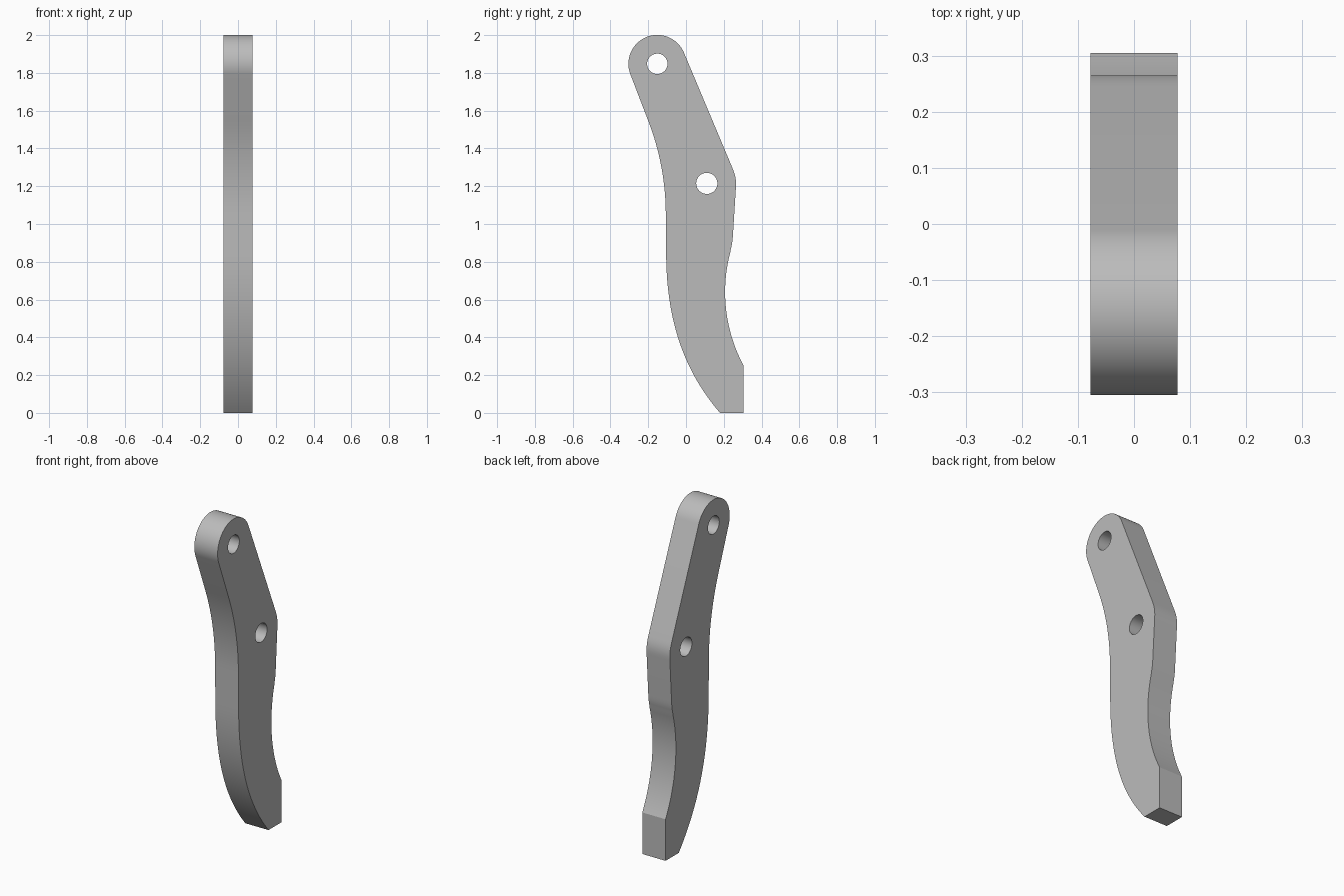
import bpy
import bmesh
from math import radians, cos, sin
from mathutils import Vector
from mathutils.geometry import interpolate_bezier

cube = bpy.data.objects.get("Cube")
if cube:
    bpy.data.objects.remove(cube, do_unlink=True)

HALF_WIDTH = 0.0775
HEAD = (-0.152, 1.848)
HEAD_RADIUS = 0.153

grey = bpy.data.materials.new("plain grey")
grey.use_nodes = True
colour = (0.5, 0.5, 0.5, 1)
grey.diffuse_color = colour
grey.node_tree.nodes["Principled BSDF"].inputs["Base Color"].default_value = colour


def arc(centre, radius, start, end, steps):
    """Points of an arc in the y-z plane, angles in degrees."""
    angles = [radians(start + (end - start) * i / steps) for i in range(steps + 1)]
    return [(centre[0] + radius * cos(a), centre[1] + radius * sin(a)) for a in angles]


def bezier(a, b, c, d, steps):
    pts = interpolate_bezier(*[Vector((*p, 0)) for p in (a, b, c, d)], steps)
    return [(p.x, p.y) for p in pts]


# Side profile: rounded head, back edge downwards, then front edge upwards
profile = arc(HEAD, HEAD_RADIUS, 201, 22.4, 40)
profile += bezier((0.246, 1.296), (0.262, 1.258), (0.267, 1.23), (0.264, 1.19), 8)
profile += bezier((0.248, 0.935), (0.246, 0.905), (0.243, 0.89), (0.238, 0.87), 6)
profile += arc((1.032, 0.64), 0.825, 165, 208.2, 28)
profile += [(0.305, 0.25), (0.305, 0), (0.18, 0)]
profile += bezier((0.18, 0), (0.0, 0.21), (-0.105, 0.47), (-0.105, 0.85), 30)[1:]
profile += arc((-1.477, 1.05), 1.37, 0, 21, 16)

# Lever plate extruded across its width
bm = bmesh.new()
face = bm.faces.new([bm.verts.new((-HALF_WIDTH, y, z)) for y, z in profile])
side = bmesh.ops.extrude_face_region(bm, geom=[face])
moved = [v for v in side["geom"] if isinstance(v, bmesh.types.BMVert)]
bmesh.ops.translate(bm, verts=moved, vec=(2 * HALF_WIDTH, 0, 0))
bmesh.ops.recalc_face_normals(bm, faces=bm.faces)
mesh = bpy.data.meshes.new("lever_plate")
bm.to_mesh(mesh)
bm.free()
mesh.materials.append(grey)
lever = bpy.data.objects.new("lever_plate", mesh)
bpy.context.collection.objects.link(lever)

# Two round pivot holes
for name, (y, z), radius in (("head_hole", HEAD, 0.054), ("middle_hole", (0.11, 1.215), 0.056)):
    bpy.ops.mesh.primitive_cylinder_add(vertices=48, radius=radius, depth=0.4,
                                        location=(0, y, z), rotation=(0, radians(90), 0))
    cutter = bpy.context.object
    cutter.name = name + "_cutter"
    cutter.data.materials.append(grey)
    cut = lever.modifiers.new(name, "BOOLEAN")
    cut.operation = "DIFFERENCE"
    cut.solver = "EXACT"
    cut.object = cutter
    bpy.context.view_layer.objects.active = lever
    bpy.ops.object.modifier_apply(modifier=name)
    bpy.data.objects.remove(cutter, do_unlink=True)

bpy.ops.object.select_all(action="DESELECT")
lever.select_set(True)
bpy.context.view_layer.objects.active = lever
bpy.ops.object.shade_smooth_by_angle(angle=radians(20))
